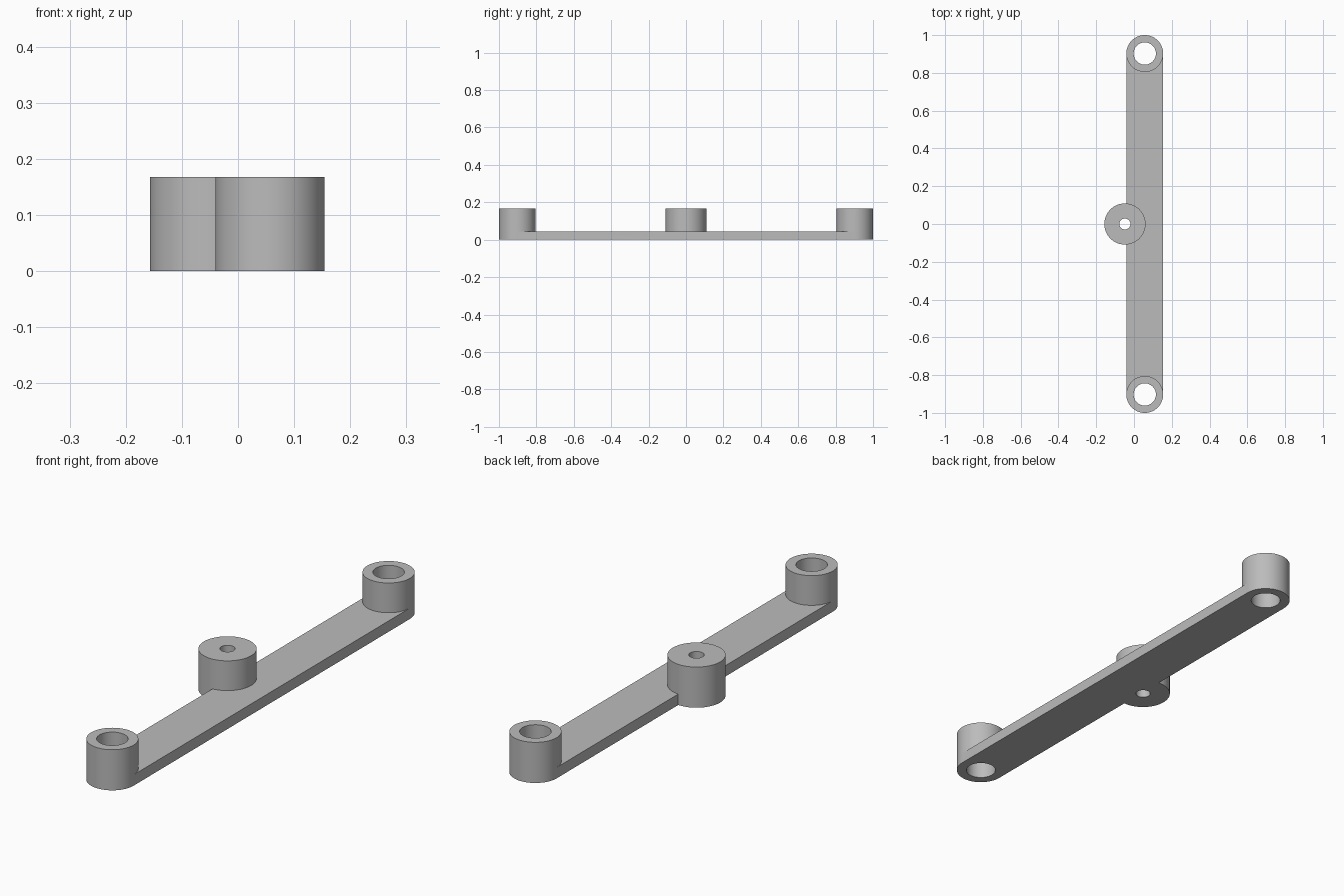
import bpy
import math

cube = bpy.data.objects.get("Cube")
if cube:
    bpy.data.objects.remove(cube, do_unlink=True)

HEIGHT = 0.168
THICK = 0.045
BAR_X, BAR_R, END_Y = 0.057, 0.0975, 0.9025
MID_X, MID_R = -0.048, 0.109

grey = bpy.data.materials.new("plain_grey")
grey.use_nodes = True
colour = (0.5, 0.5, 0.5, 1)
grey.diffuse_color = colour
grey.node_tree.nodes["Principled BSDF"].inputs["Base Color"].default_value = colour


def cylinder(name, x, y, radius, bottom, top):
    bpy.ops.mesh.primitive_cylinder_add(vertices=96, radius=radius, depth=top - bottom,
                                        location=(x, y, (bottom + top) / 2))
    obj = bpy.context.object
    obj.name = name
    obj.data.materials.append(grey)
    return obj


def combine(target, other, operation):
    mod = target.modifiers.new(operation.lower(), 'BOOLEAN')
    mod.operation = operation
    mod.solver = 'EXACT'
    mod.object = other
    bpy.context.view_layer.objects.active = target
    bpy.ops.object.modifier_apply(modifier=mod.name)
    bpy.data.objects.remove(other, do_unlink=True)


# Flat bar joining the bosses
bpy.ops.mesh.primitive_cube_add(size=1, location=(BAR_X, 0, THICK / 2))
bracket = bpy.context.object
bracket.name = "mounting_bracket"
bracket.scale = (2 * BAR_R, 2 * END_Y, THICK)
bpy.ops.object.transform_apply(location=True, rotation=False, scale=True)
bracket.data.materials.append(grey)

# Bosses: name, x, y, outer radius, hole radius
bosses = [("front_boss", BAR_X, -END_Y, BAR_R, 0.059),
          ("back_boss", BAR_X, END_Y, BAR_R, 0.059),
          ("middle_boss", MID_X, 0, MID_R, 0.029)]
for name, x, y, outer, hole in bosses:
    combine(bracket, cylinder(name, x, y, outer, 0, HEIGHT), 'UNION')

# Through holes
for name, x, y, outer, hole in bosses:
    combine(bracket, cylinder(name + "_hole", x, y, hole, -0.1, HEIGHT + 0.1), 'DIFFERENCE')

bpy.ops.object.select_all(action='DESELECT')
bracket.select_set(True)
bpy.context.view_layer.objects.active = bracket
bpy.ops.object.shade_smooth_by_angle(angle=math.radians(30))
